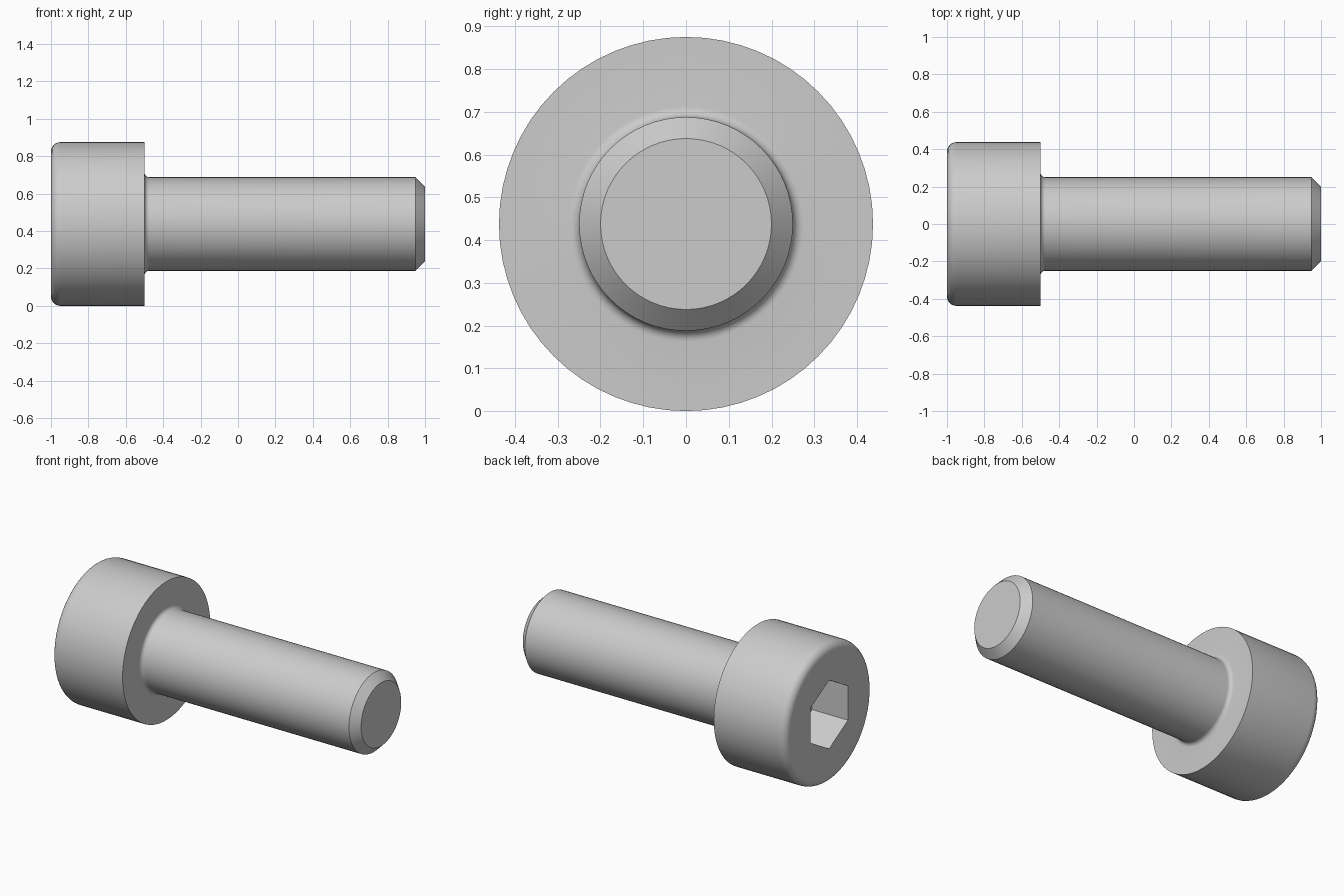
import bpy, bmesh
from math import cos, sin, pi

if "Cube" in bpy.data.objects:
    bpy.data.objects.remove(bpy.data.objects["Cube"])

SIDES = 64
HEAD_R, SHANK_R, AXIS_Z = 0.4375, 0.25, 0.4375


def arc(cx, cr, radius, start, end, steps=6):
    """Points (x, r) along an arc, angles in degrees."""
    angles = [(start + (end - start) * i / steps) * pi / 180 for i in range(steps + 1)]
    return [(cx + radius * cos(a), cr + radius * sin(a)) for a in angles]


def lathe_x(name, profile, sides, phase=0.0):
    """Closed solid from a profile of (x, radius) turned about the screw axis."""
    bm = bmesh.new()
    rings = []
    for x, r in profile:
        rings.append([bm.verts.new((x, r * sin(phase + 2 * pi * i / sides),
                                    AXIS_Z + r * cos(phase + 2 * pi * i / sides)))
                      for i in range(sides)])
    for a, b in zip(rings, rings[1:]):
        for i in range(sides):
            j = (i + 1) % sides
            bm.faces.new((a[i], a[j], b[j], b[i]))
    bm.faces.new(rings[0])
    bm.faces.new(rings[-1])
    bmesh.ops.recalc_face_normals(bm, faces=bm.faces)
    mesh = bpy.data.meshes.new(name)
    bm.to_mesh(mesh)
    bm.free()
    obj = bpy.data.objects.new(name, mesh)
    bpy.context.collection.objects.link(obj)
    return obj


# Screw body: rounded head rim, fillet under the head, chamfered tip
profile = arc(-0.95, HEAD_R - 0.05, 0.05, 180, 90)
profile += [(-0.5, HEAD_R)]
profile += arc(-0.475, SHANK_R + 0.025, 0.025, 180, 270)
profile += [(0.95, SHANK_R), (1.0, SHANK_R - 0.05)]
screw = lathe_x("cap_screw", profile, SIDES)

# Hexagonal drive socket, corners pointing up and down
cutter = lathe_x("socket_cutter", [(-1.1, 0.2165), (-0.75, 0.2165)], 6)
cutter.hide_render = True

cut = screw.modifiers.new("socket", 'BOOLEAN')
cut.operation = 'DIFFERENCE'
cut.solver = 'EXACT'
cut.object = cutter

bpy.ops.object.select_all(action='DESELECT')
bpy.context.view_layer.objects.active = screw
screw.select_set(True)
bpy.ops.object.modifier_apply(modifier=cut.name)
bpy.data.objects.remove(cutter)

# Smooth round surfaces, crisp chamfer and socket edges
bpy.ops.object.shade_smooth_by_angle(angle=pi / 6)
